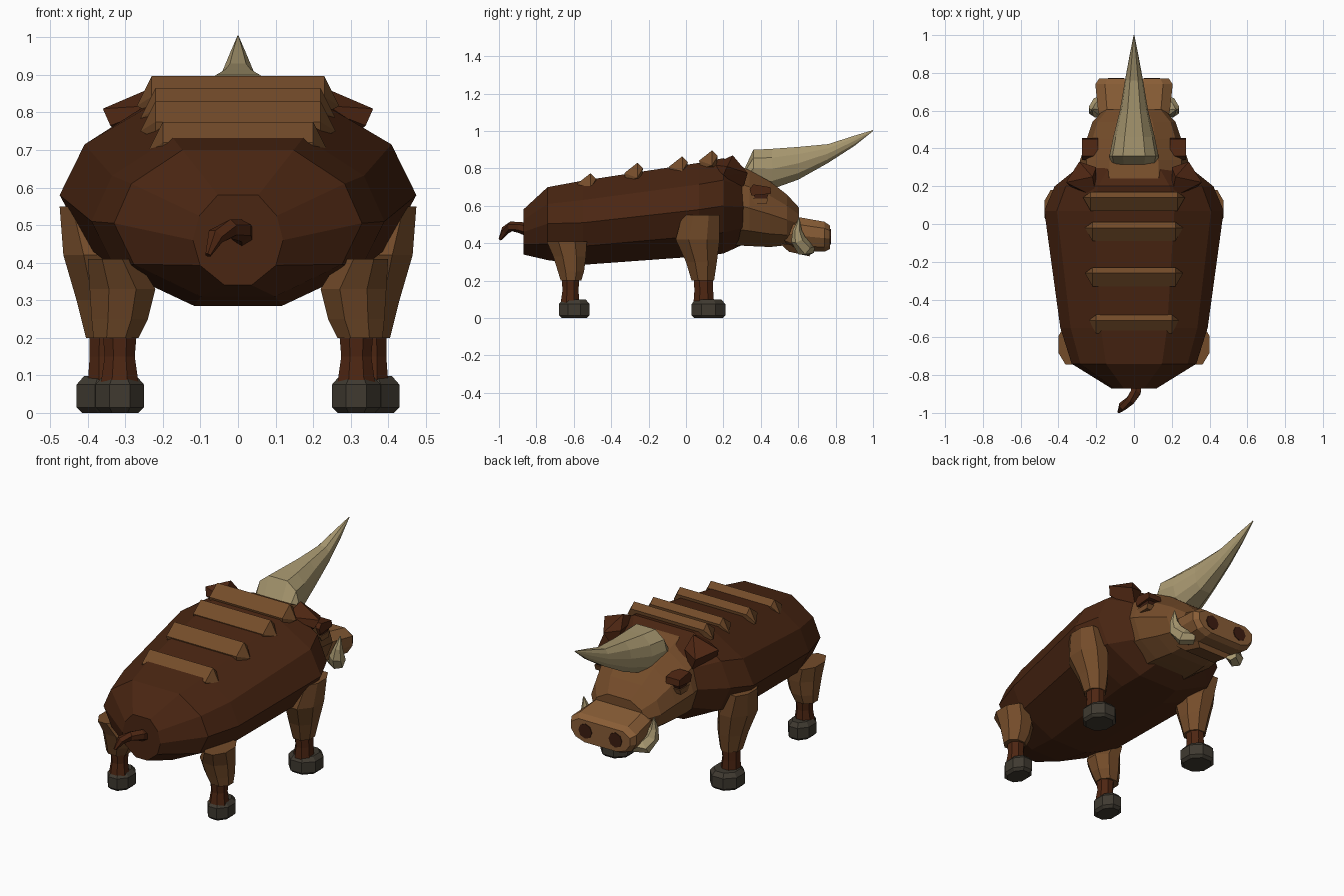
import bpy, bmesh, math
from mathutils import Vector


def material(name, rgb):
    m = bpy.data.materials.new(name)
    m.diffuse_color = (*rgb, 1)
    return m


HIDE = material("dark brown hide", (0.068, 0.019, 0.006))
SKIN = material("mid brown skin", (0.175, 0.072, 0.023))
SNOUT = material("tan snout", (0.25, 0.11, 0.037))
RUST = material("rust brown", (0.075, 0.019, 0.006))
IVORY = material("ivory", (0.40, 0.32, 0.165))
HOOF = material("grey hoof", (0.05, 0.042, 0.030))
DARK = material("dark nostril", (0.045, 0.012, 0.005))


def finish(name, bm, mat):
    bmesh.ops.recalc_face_normals(bm, faces=bm.faces)
    me = bpy.data.meshes.new(name)
    bm.to_mesh(me)
    bm.free()
    me.materials.append(mat)
    ob = bpy.data.objects.new(name, me)
    bpy.context.collection.objects.link(ob)
    return ob


def loft(name, rings, mat):
    """Skin a list of equal-length point rings and cap both ends."""
    bm = bmesh.new()
    vs = [[bm.verts.new(p) for p in r] for r in rings]
    n = len(vs[0])
    for a, b in zip(vs, vs[1:]):
        for i in range(n):
            j = (i + 1) % n
            bm.faces.new((a[i], a[j], b[j], b[i]))
    bm.faces.new(vs[0])
    bm.faces.new(vs[-1])
    return finish(name, bm, mat)


def hull(name, pts, mat):
    bm = bmesh.new()
    for p in pts:
        bm.verts.new(p)
    res = bmesh.ops.convex_hull(bm, input=bm.verts)
    loose = [v for v in res["geom_interior"] if isinstance(v, bmesh.types.BMVert)]
    bmesh.ops.delete(bm, geom=loose, context="VERTS")
    return finish(name, bm, mat)


def section(y, z0, z1, w, prof):
    """Mirrored cross-section; prof holds (width, height) fractions, top to bottom."""
    half = [(w * a, y, z0 + (z1 - z0) * b) for a, b in prof]
    return half + [(-x, yy, z) for x, yy, z in reversed(half)]


def oval(z, x0, x1, y0, y1, s, n=8):
    """Horizontal n-sided ring filling a box, mirrored by s."""
    k = 1 / math.cos(math.pi / n)
    cx, cy = (x0 + x1) / 2, (y0 + y1) / 2
    out = []
    for i in range(n):
        a = (i + 0.5) * math.tau / n
        out.append((s * (cx + k * (x1 - x0) / 2 * math.cos(a)), cy + k * (y1 - y0) / 2 * math.sin(a), z))
    return out


def tube(name, path, mat, n=6):
    """Tapered tube through (point, radius) pairs."""
    pts = [Vector(p) for p, r in path]
    rings = []
    for i, (p, r) in enumerate(path):
        t = (pts[min(i + 1, len(pts) - 1)] - pts[max(i - 1, 0)]).normalized()
        u = t.cross(Vector((1, 0, 0))).normalized()
        v = t.cross(u)
        rings.append([pts[i] + r * (u * math.cos(k * math.tau / n) + v * math.sin(k * math.tau / n))
                      for k in range(n)])
    return loft(name, rings, mat)


# Barrel body
BARREL = [(0.45, 1), (0.86, 0.77), (1, 0.5), (0.84, 0.22), (0.3, 0)]
loft("body", [section(*r, BARREL) for r in (
    (-0.87, 0.34, 0.58, 0.12), (-0.74, 0.31, 0.70, 0.33), (-0.55, 0.285, 0.735, 0.39),
    (0.07, 0.33, 0.83, 0.475), (0.20, 0.345, 0.855, 0.42), (0.32, 0.40, 0.79, 0.27))], HIDE)

# Ridge plates across the back
for i, (y, z, w) in enumerate(((-0.49, 0.775, 0.20), (-0.24, 0.83, 0.22),
                               (0.0, 0.865, 0.22), (0.16, 0.897, 0.23))):
    pts = []
    for s in (1, -1):
        pts += [(s * w, y - 0.02, z), (s * w, y + 0.01, z - 0.03), (s * w, y - 0.09, z - 0.055),
                (s * (w + 0.04), y - 0.02, z - 0.08), (s * w, y - 0.08, z - 0.10), (s * w, y, z - 0.10)]
    hull(f"back_ridge_{i}", pts, SKIN)

# Head and snout
HEAD = [(0.45, 1), (0.88, 0.78), (1, 0.5), (0.85, 0.2), (0.45, 0)]
loft("head", [section(*r, HEAD) for r in (
    (0.20, 0.42, 0.845, 0.28), (0.25, 0.39, 0.83, 0.29), (0.34, 0.385, 0.79, 0.285),
    (0.45, 0.38, 0.73, 0.25), (0.54, 0.39, 0.66, 0.22), (0.605, 0.42, 0.59, 0.16))], SKIN)
BLOCK = [(0.75, 1), (1, 0.78), (1, 0.45), (0.85, 0.15), (0.55, 0)]
loft("snout", [section(*r, BLOCK) for r in (
    (0.52, 0.40, 0.53, 0.17), (0.60, 0.36, 0.54, 0.19), (0.74, 0.355, 0.515, 0.205),
    (0.77, 0.37, 0.495, 0.185))], SNOUT)
hull("lower_jaw", [(s * w, y, z) for s in (1, -1) for w, y, z in (
    (0.13, 0.50, 0.40), (0.13, 0.68, 0.38), (0.10, 0.55, 0.355), (0.09, 0.66, 0.33))], SKIN)

# Big horn
loft("horn", [section(*r, HEAD) for r in (
    (0.30, 0.72, 0.77, 0.12), (0.36, 0.70, 0.90, 0.13), (0.46, 0.69, 0.905, 0.11),
    (0.60, 0.74, 0.915, 0.075), (0.76, 0.83, 0.93, 0.048), (0.90, 0.92, 0.975, 0.022),
    (1.0, 1.0, 1.005, 0.002))], IVORY)

for s, side in ((1, "right"), (-1, "left")):
    # Nostrils and tusks
    loft(f"nostril_{side}", [[(s * 0.095 + 0.042 * math.cos(k * math.tau / 8), y,
                               0.435 + 0.042 * math.sin(k * math.tau / 8)) for k in range(8)]
                             for y in (0.768, 0.774)], DARK)
    tube(f"tusk_{side}", [((s * 0.13, 0.66, 0.37), 0.035), ((s * 0.185, 0.63, 0.375), 0.045),
                          ((s * 0.205, 0.60, 0.42), 0.04), ((s * 0.215, 0.595, 0.47), 0.024),
                          ((s * 0.222, 0.605, 0.535), 0.003)], IVORY)
    # Ears
    hull(f"ear_{side}", [(s * x, y, z) for x, y, z in (
        (0.20, 0.14, 0.82), (0.22, 0.25, 0.87), (0.36, 0.22, 0.81), (0.34, 0.20, 0.765),
        (0.29, 0.33, 0.775), (0.24, 0.30, 0.68), (0.20, 0.30, 0.80))], RUST)
    # Brow, eye and lower lid
    hull(f"brow_{side}", [(s * x, y, z) for x in (0.19, 0.275) for y, z in (
        (0.34, 0.69), (0.36, 0.715), (0.45, 0.70), (0.455, 0.665), (0.35, 0.655))], RUST)
    hull(f"eye_{side}", [(s * x, y, z) for x in (0.20, 0.264) for y, z in (
        (0.36, 0.66), (0.44, 0.66), (0.43, 0.635), (0.37, 0.635))], DARK)
    hull(f"lower_lid_{side}", [(s * x, y, z) for x in (0.20, 0.27) for y, z in (
        (0.35, 0.64), (0.44, 0.64), (0.43, 0.61), (0.37, 0.61))], SKIN)

    # Legs: thigh, shank and hoof rings as (z, x0, x1, y0, y1)
    legs = {
        "front": (((0.55, 0.36, 0.475, -0.02, 0.18), (0.42, 0.28, 0.465, -0.055, 0.18),
                   (0.30, 0.28, 0.43, 0.0, 0.165), (0.20, 0.295, 0.405, 0.03, 0.15)),
                  ((0.22, 0.305, 0.395, 0.04, 0.145), (0.15, 0.31, 0.395, 0.045, 0.145),
                   (0.08, 0.30, 0.40, 0.04, 0.15)), (0.26, 0.43, 0.03, 0.21)),
        "back": (((0.41, 0.27, 0.40, -0.745, -0.53), (0.33, 0.22, 0.395, -0.71, -0.535),
                  (0.25, 0.24, 0.39, -0.685, -0.545), (0.20, 0.265, 0.385, -0.67, -0.56)),
                 ((0.21, 0.27, 0.36, -0.665, -0.57), (0.15, 0.275, 0.355, -0.66, -0.575),
                  (0.08, 0.265, 0.365, -0.67, -0.57)), (0.25, 0.38, -0.68, -0.515))}
    for leg, (thigh, shank, (x0, x1, y0, y1)) in legs.items():
        loft(f"{leg}_thigh_{side}", [oval(*r, s) for r in thigh], SKIN)
        loft(f"{leg}_shank_{side}", [oval(*r, s) for r in shank], RUST)
        loft(f"{leg}_hoof_{side}", [oval(z, x0 + d, x1 - d, y0 + d, y1 - d, s)
                                    for z, d in ((0, 0.015), (0.015, 0), (0.075, 0), (0.098, 0.02))], HOOF)

# Curled tail
tube("tail", [((0.01, -0.84, 0.47), 0.035), ((0.01, -0.89, 0.485), 0.03), ((-0.02, -0.935, 0.49), 0.026),
              ((-0.06, -0.965, 0.47), 0.024), ((-0.08, -0.995, 0.42), 0.008)], RUST)
